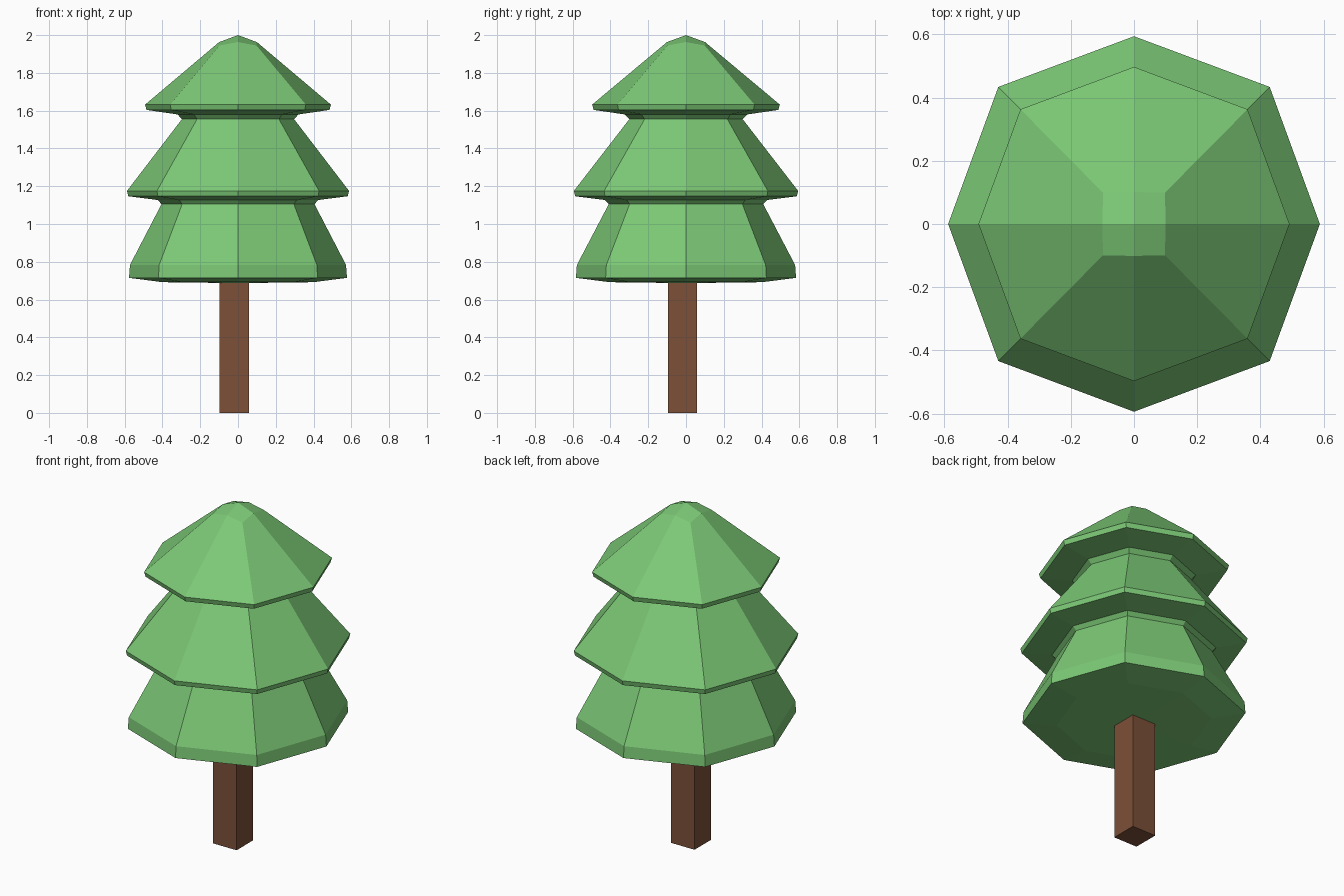
import bpy, bmesh

if "Cube" in bpy.data.objects:
    bpy.data.objects.remove(bpy.data.objects["Cube"])


def material(name, color):
    m = bpy.data.materials.new(name)
    m.diffuse_color = (*color, 1)
    m.use_nodes = True
    m.node_tree.nodes["Principled BSDF"].inputs["Base Color"].default_value = m.diffuse_color
    return m


def finish(name, bm, mat):
    bmesh.ops.recalc_face_normals(bm, faces=bm.faces)
    mesh = bpy.data.meshes.new(name)
    bm.to_mesh(mesh)
    bm.free()
    mesh.materials.append(mat)
    obj = bpy.data.objects.new(name, mesh)
    bpy.context.collection.objects.link(obj)
    return obj


# Eight-sided ring: radius along the axes, corner offset on the diagonals
DIRS = [(1, 0), (1, 1), (0, 1), (-1, 1), (-1, 0), (-1, -1), (0, -1), (1, -1)]
Y_STRETCH = 1.01


def ring(bm, r, z, diag=None, z_diag=None):
    diag = 0.73 * r if diag is None else diag
    z_diag = z if z_diag is None else z_diag
    verts = []
    for x, y in DIRS:
        corner = x != 0 and y != 0
        s = diag if corner else r
        verts.append(bm.verts.new((x * s, y * s * Y_STRETCH, z_diag if corner else z)))
    return verts


# Foliage: one stack of rings from the tip down through three tiers
PROFILE = [
    (0.10, 1.963, 0.098, 1.945),                        # rounded tip
    (0.492, 1.632), (0.484, 1.604),                     # top tier rim
    (0.32, 1.58), (0.297, 1.555),                       # upper neck
    (0.588, 1.175), (0.581, 1.147),                     # middle tier rim
    (0.425, 1.127), (0.405, 1.105),                     # lower neck
    (0.572, 0.783), (0.577, 0.715), (0.40, 0.692),      # bottom tier
]
bm = bmesh.new()
rings = [ring(bm, *p) for p in PROFILE]
for a, b in zip(rings, rings[1:]):
    for i in range(8):
        j = (i + 1) % 8
        bm.faces.new((a[i], b[i], b[j], a[j]))
for loop, z in ((rings[0], 2.0), (rings[-1], 0.687)):
    centre = bm.verts.new((0, 0, z))
    for i in range(0, 8, 2):
        bm.faces.new((centre, loop[i], loop[i + 1], loop[(i + 2) % 8]))
finish("foliage", bm, material("leaf_green", (0.20, 0.58, 0.18)))

# Trunk: square post, slightly off centre
bm = bmesh.new()
bmesh.ops.create_cube(bm, size=1)
bmesh.ops.scale(bm, vec=(0.155, 0.155, 0.70), verts=bm.verts)
bmesh.ops.translate(bm, vec=(-0.02, -0.018, 0.35), verts=bm.verts)
finish("trunk", bm, material("bark_brown", (0.20, 0.08, 0.04)))
